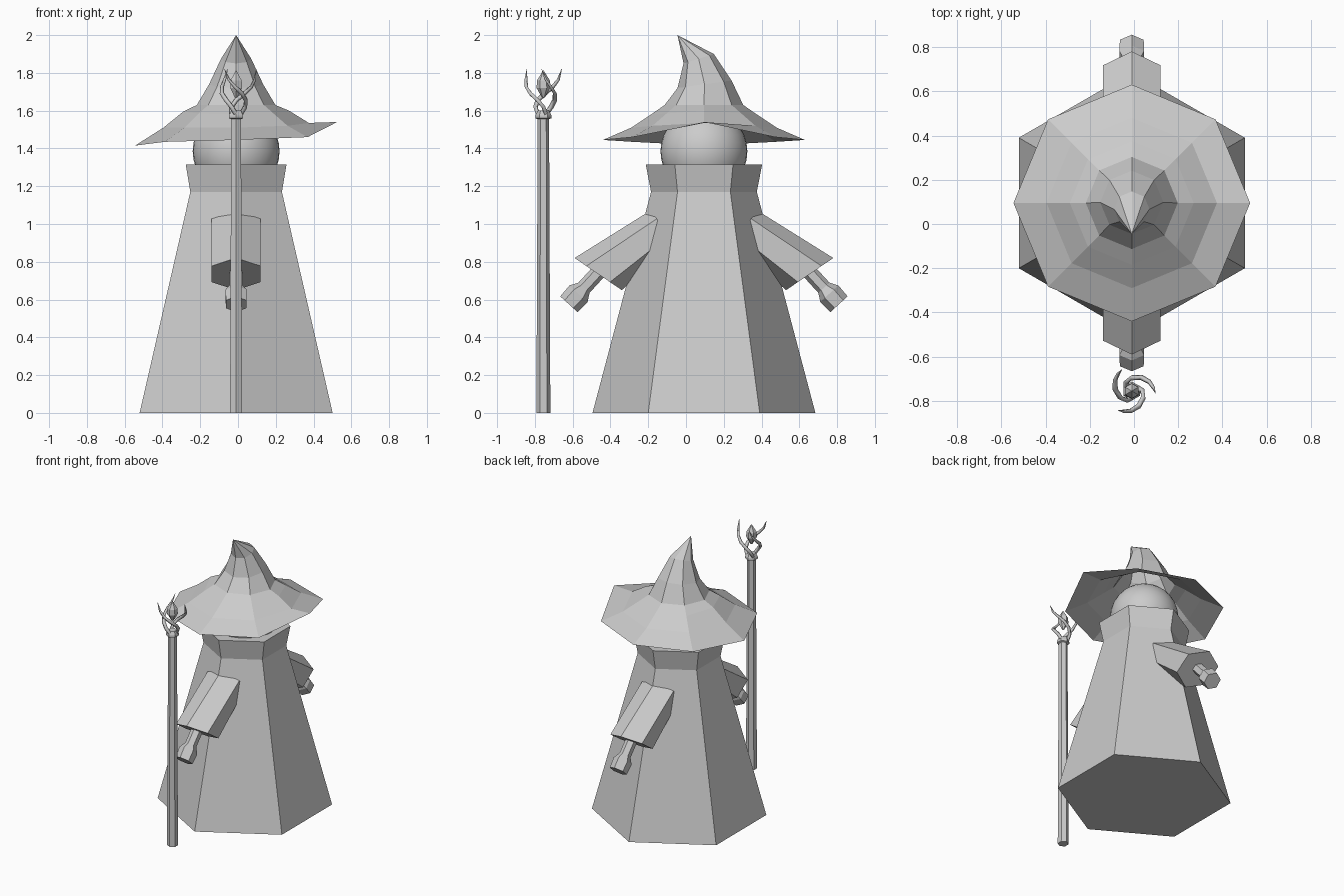
import bpy, bmesh
from math import sin, cos, pi, radians
from mathutils import Vector

if "Cube" in bpy.data.objects:
    bpy.data.objects.remove(bpy.data.objects["Cube"])

CX, CY = -0.01, 0.095          # body axis


def loft(name, rings, cap_start=True, cap_end=True):
    """Skin a list of point rings; a one-point ring closes to a tip."""
    bm = bmesh.new()
    loops = [[bm.verts.new(p) for p in r] for r in rings]
    for a, b in zip(loops, loops[1:]):
        n = len(a)
        for i in range(n):
            j = (i + 1) % n
            if len(b) == 1:
                bm.faces.new((a[i], a[j], b[0]))
            else:
                bm.faces.new((a[i], a[j], b[j], b[i]))
    if cap_start:
        bm.faces.new(loops[0][::-1])
    if cap_end and len(loops[-1]) > 2:
        bm.faces.new(loops[-1])
    bmesh.ops.recalc_face_normals(bm, faces=bm.faces)
    me = bpy.data.meshes.new(name)
    bm.to_mesh(me)
    bm.free()
    ob = bpy.data.objects.new(name, me)
    bpy.context.collection.objects.link(ob)
    return ob


def ring(n, r, z, cx=CX, cy=CY, start=pi / 2):
    return [(cx + r * cos(start + 2 * pi * i / n),
             cy + r * sin(start + 2 * pi * i / n), z) for i in range(n)]


# Robe with flared collar
loft("robe", [ring(6, 0.59, 0), ring(6, 0.28, 1.17), ring(6, 0.308, 1.315)])

# Head
bpy.ops.mesh.primitive_uv_sphere_add(segments=32, ring_count=16, radius=0.23,
                                     location=(CX, CY, 1.385))
head = bpy.context.object
head.name = "head"
bpy.ops.object.shade_smooth()


# Hat: wavy brim rings (z listed from the right side round), then bent cone
def brim(r, zs):
    return [(x, y, z) for (x, y, _), z in zip(ring(8, r, 0, start=0), zs)]


def bent(r, cy, z, tilt):
    return [(x, y, z + tilt * (y - cy) / r)
            for x, y, _ in ring(8, r, z, cy=cy, start=0)]


loft("hat", [
    brim(0.535, [1.54, 1.46, 1.445, 1.435, 1.415, 1.435, 1.445, 1.46]),
    brim(0.385, [1.535, 1.52, 1.51, 1.51, 1.51, 1.51, 1.51, 1.52]),
    brim(0.28, [1.6, 1.585, 1.58, 1.585, 1.595, 1.585, 1.58, 1.585]),
    ring(8, 0.208, 1.63, start=0),
    bent(0.143, 0.098, 1.74, 0.02),
    bent(0.08, 0.067, 1.875, 0.025),
    [(CX, -0.045, 2.0)]], cap_start=False)


# Arms: hexagonal flared sleeve and a hand, front and back
def hex_between(top, bottom, half):
    """Hexagon with its top and bottom corners in the YZ plane."""
    t, b = Vector((CX, *top)), Vector((CX, *bottom))
    return [t + (b - t) * f + Vector((s * half, 0, 0)) for f, s in
            ((0, 0), (.25, 1), (.75, 1), (1, 0), (.75, -1), (.25, -1))]


def flip(rings, back):
    return [[(x, 2 * CY - y if back else y, z) for x, y, z in r] for r in rings]


axis = Vector((-0.16, -0.175))
side = Vector((-axis.y, axis.x)).normalized()
wrist = Vector((-0.46, 0.75))
hand_rings = []
for t, r in ((-0.25, 0.04), (0.5, 0.04), (0.68, 0.065), (1.0, 0.062)):
    c = wrist + axis * t
    hand_rings.append(hex_between(c - side * r, c + side * r, r * 0.866))
sleeve_rings = [hex_between((-0.19, 1.07), (-0.05, 0.90), 0.13),
                hex_between((-0.59, 0.82), (-0.34, 0.65), 0.13)]
for label, back in (("front", False), ("back", True)):
    loft(label + "_sleeve", flip(sleeve_rings, back))
    loft(label + "_hand", flip(hand_rings, back))

# Staff shaft with collar
SX, SY = -0.01, -0.755
loft("staff_shaft", [ring(6, r, z, SX, SY) for r, z in
                     ((0.037, 0), (0.03, 1.555), (0.043, 1.56),
                      (0.043, 1.575), (0.03, 1.6))])

# Crystal in the staff head
loft("staff_crystal", [[(SX, SY, 1.67)] * 0 or ring(6, 0.008, 1.67, SX, SY),
                       ring(6, 0.036, 1.72, SX, SY),
                       ring(6, 0.034, 1.76, SX, SY),
                       [(SX, SY, 1.815)]])

# Three spiralling prongs
path = [(150, .03, 1.585, 1), (125, .048, 1.62, 1), (95, .06, 1.655, 1),
        (60, .075, 1.69, .95), (32, .09, 1.725, .8), (12, .1, 1.765, .6),
        (0, .107, 1.82, .1)]
for k, tip in enumerate((-5, 115, 235)):
    cu = bpy.data.curves.new("staff_prong", 'CURVE')
    cu.dimensions = '3D'
    cu.bevel_depth = 0.013
    cu.bevel_resolution = 0
    cu.use_fill_caps = True
    sp = cu.splines.new('POLY')
    sp.points.add(len(path) - 1)
    for p, (a, r, z, w) in zip(sp.points, path):
        ang = radians(tip + a)
        p.co = (SX + r * cos(ang), SY + r * sin(ang), z, 1)
        p.radius = w
    ob = bpy.data.objects.new(f"staff_prong_{k + 1}", cu)
    bpy.context.collection.objects.link(ob)
